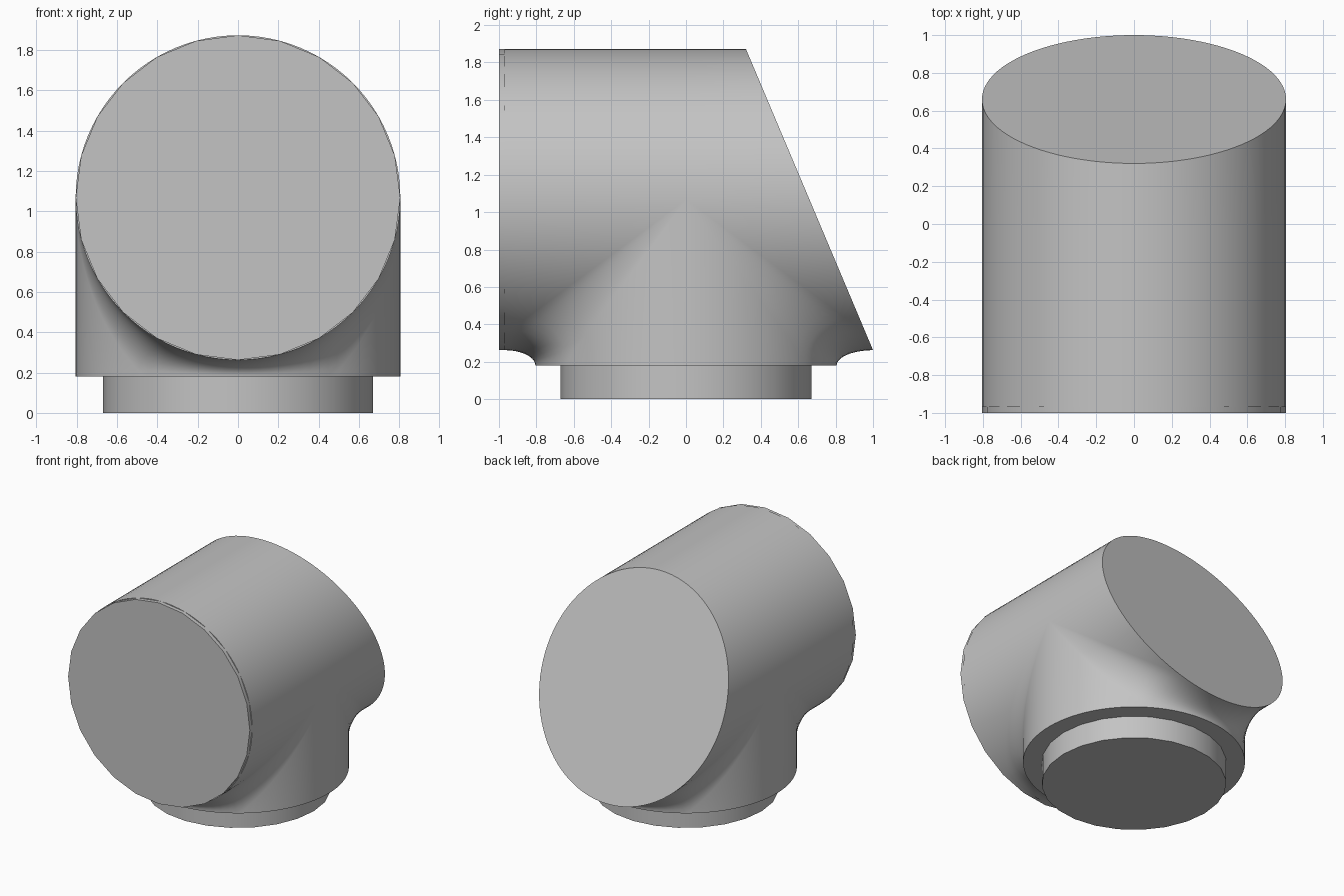
import bpy, bmesh
from math import sin, cos, pi

cube = bpy.data.objects.get("Cube")
if cube:
    bpy.data.objects.remove(cube)

R, AXIS_Z, BASE_Z = 0.805, 1.067, 0.18   # both pipes share one radius
FRONT, LIP, BLEND = -1.0, -0.97, 0.28
STEPS, ARC = 48, 10

grey = bpy.data.materials.new("plain_grey")
grey.use_nodes = True
colour = (0.55, 0.55, 0.55, 1)
grey.diffuse_color = colour
grey.node_tree.nodes["Principled BSDF"].inputs["Base Color"].default_value = colour


def back_y(z):
    """Slanted rear cut."""
    return 1.0 - (z - 0.262) * 0.422


def finish(name, bm):
    bmesh.ops.recalc_face_normals(bm, faces=bm.faces)
    mesh = bpy.data.meshes.new(name)
    bm.to_mesh(mesh)
    bm.free()
    mesh.materials.append(grey)
    obj = bpy.data.objects.new(name, mesh)
    bpy.context.collection.objects.link(obj)
    bpy.ops.object.select_all(action="DESELECT")
    obj.select_set(True)
    bpy.context.view_layer.objects.active = obj
    bpy.ops.object.shade_smooth_by_angle(angle=pi / 6)
    return obj


def skin(bm, rows):
    """Bridge neighbouring rows of points with quads."""
    grid = [[bm.verts.new(p) for p in row] for row in rows]
    for a, b in zip(grid, grid[1:]):
        for i in range(len(a) - 1):
            bm.faces.new((a[i], a[i + 1], b[i + 1], b[i]))


def lower_profile(angle, side):
    """Section at constant x: along the pipe, round the blend, down the neck."""
    s = max(sin(angle), 0.0)
    x, z, wall = R * cos(angle), AXIS_Z - R * s, R * s
    end = -LIP if side < 0 else back_y(z)
    dy = min(BLEND * s, end - wall)
    dz = min(BLEND * s, z - BASE_Z)
    pts = [(x, side * end, z)]
    for i in range(ARC + 1):
        t = i / ARC * pi / 2
        pts.append((x, side * (wall + dy * (1 - sin(t))), z - dz * (1 - cos(t))))
    pts.append((x, side * wall, BASE_Z))
    return pts


# Main body: upper half pipe plus front and rear blended skirts
bm = bmesh.new()
angles = [pi * i / STEPS for i in range(STEPS + 1)]
upper = []
for a in angles:
    x, z = R * cos(a), AXIS_Z + R * sin(a)
    upper.append([(x, LIP, z), (x, 0, z), (x, back_y(z), z)])
skin(bm, upper)
for side in (-1, 1):
    skin(bm, [lower_profile(a, side) for a in angles])
bmesh.ops.remove_doubles(bm, verts=bm.verts, dist=0.0005)
bmesh.ops.holes_fill(bm, edges=[e for e in bm.edges if e.is_boundary], sides=0)
finish("pipe_body", bm)


def disc(name, radius, depth, location, tilt):
    bm = bmesh.new()
    bmesh.ops.create_cone(bm, cap_ends=True, segments=24,
                          radius1=radius, radius2=radius, depth=depth)
    obj = finish(name, bm)
    obj.location = location
    obj.rotation_euler.x = tilt


# Front end lip and bottom spigot
disc("front_lip", R, LIP - FRONT, (0, (LIP + FRONT) / 2, AXIS_Z), pi / 2)
disc("base_spigot", 0.67, BASE_Z, (0, 0, BASE_Z / 2), 0)
